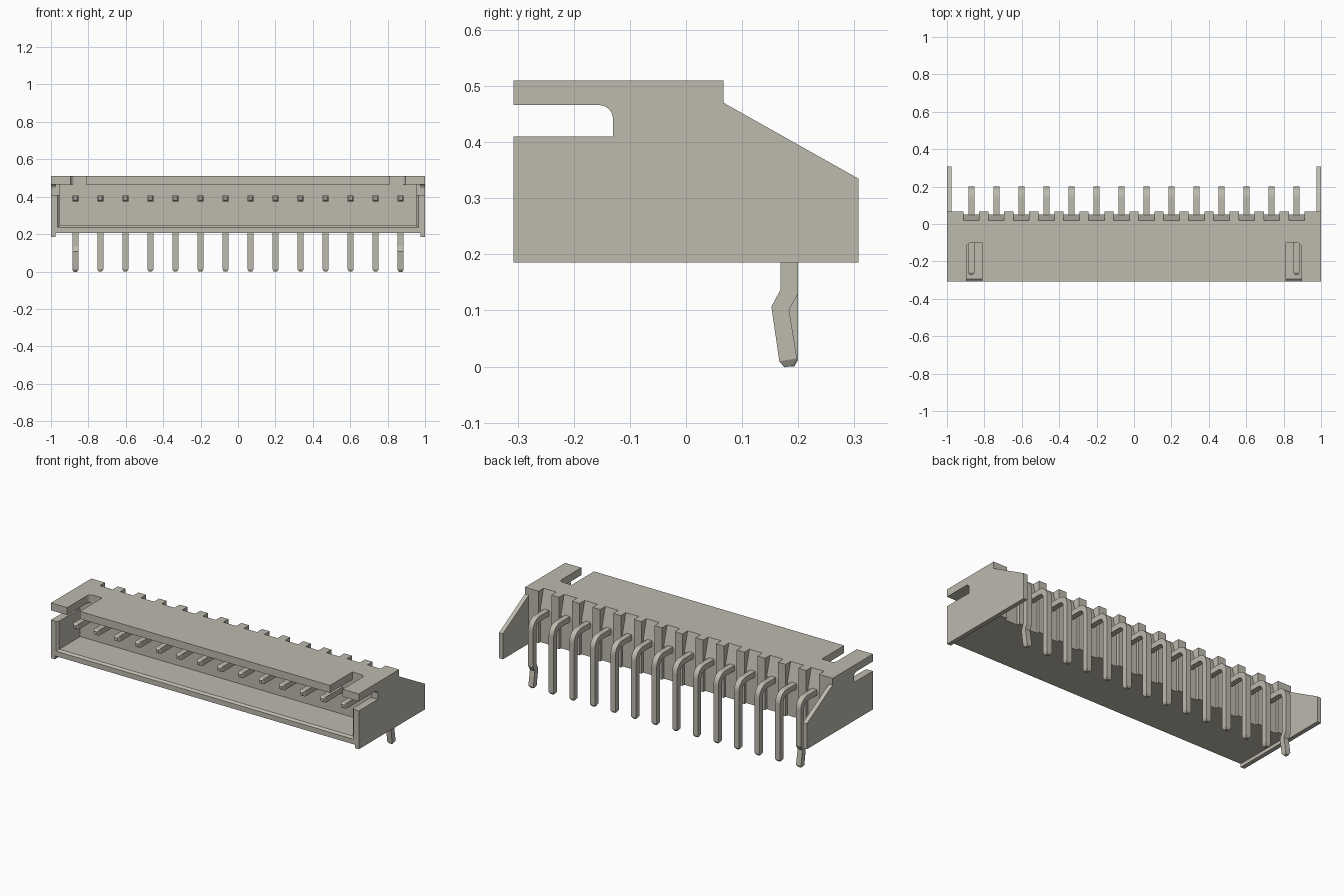
import bpy, bmesh, math
from mathutils import Vector

cube = bpy.data.objects.get("Cube")
if cube:
    bpy.data.objects.remove(cube, do_unlink=True)

mat = bpy.data.materials.new("warm grey")
mat.use_nodes = True
colour = (0.51, 0.49, 0.42, 1)
mat.diffuse_color = colour
mat.node_tree.nodes["Principled BSDF"].inputs["Base Color"].default_value = colour

FRONT, BACK, TOP, BASE = -0.307, 0.067, 0.51, 0.205
PINS, PITCH, NOTCH = 14, 0.1338, 0.084
LAST = PITCH * (PINS - 1) / 2


def finish(name, bm):
    bmesh.ops.recalc_face_normals(bm, faces=bm.faces)
    mesh = bpy.data.meshes.new(name)
    bm.to_mesh(mesh)
    bm.free()
    mesh.materials.append(mat)
    ob = bpy.data.objects.new(name, mesh)
    bpy.context.scene.collection.objects.link(ob)
    return ob


def prism(name, points, lo, hi, axis):
    """Extrude a flat outline along x (outline in y, z) or z (outline in x, y)."""
    bm = bmesh.new()
    place = (lambda p: (lo, *p)) if axis == "x" else (lambda p: (*p, lo))
    face = bm.faces.new([bm.verts.new(place(p)) for p in points])
    geom = bmesh.ops.extrude_face_region(bm, geom=[face])["geom"]
    step = Vector((hi - lo, 0, 0) if axis == "x" else (0, 0, hi - lo))
    bmesh.ops.translate(bm, vec=step, verts=[v for v in geom if isinstance(v, bmesh.types.BMVert)])
    return finish(name, bm)


def rect(a0, b0, a1, b1):
    return [(a0, b0), (a1, b0), (a1, b1), (a0, b1)]


def arc(cx, cy, r, start, end, n=6):
    return [(cx + r * math.cos(math.radians(start + (end - start) * i / n)),
             cy + r * math.sin(math.radians(start + (end - start) * i / n))) for i in range(n + 1)]


# Housing: rear wall with sloped pin recesses, and chamfered floor
prism("rear_wall", [(-0.1, BASE), (0.05, BASE), (0.05, 0.4), (0.02, TOP), (-0.1, TOP)], -0.98, 0.98, "x")
prism("floor", [(FRONT, BASE), (-0.09, BASE), (-0.09, 0.245), (-0.295, 0.245), (FRONT, 0.235)],
      -0.98, 0.98, "x")

# Roof with two latch slots open to the front
half = [(0.813, FRONT), (0.813, -0.1)] + arc(0.87, -0.125, 0.025, 90, 0) + [(0.895, FRONT), (1, FRONT), (1, 0)]
prism("roof", half + [(-x, y) for x, y in reversed(half)], 0.466, TOP, "z")

# Side walls with rear wings and a slot, plus the inner lining of the cavity
slot = [(FRONT, 0.41), (-0.13, 0.41)] + arc(-0.155, 0.441, 0.025, 0, 90) + [(FRONT, 0.466)]
wall = slot + [(FRONT, TOP), (BACK, TOP), (BACK, 0.47), (0.307, 0.335), (0.307, 0.185), (FRONT, 0.185)]
for side, s in (("left", 1), ("right", -1)):
    prism(side + "_wall", wall, s * 0.975, s, "x")
    lining = [(0.976, FRONT), (0.966, FRONT), (0.955, -0.295), (0.955, -0.09), (0.976, -0.09)]
    prism(side + "_lining", [(s * x, y) for x, y in lining], BASE, 0.41, "z")
    prism(side + "_lining_post", rect(-0.13, 0.4, -0.09, 0.48), s * 0.955, s * 0.976, "x")
    prism(side + "_end_rib", rect(-0.02, BASE, BACK, TOP), s * (LAST + NOTCH / 2), s * 0.98, "x")

# Ribs between the pins
for i in range(PINS - 1):
    x = -LAST + (i + 0.5) * PITCH
    w = (PITCH - NOTCH) / 2
    prism(f"rib_{i + 1}", rect(-0.02, BASE, BACK, TOP), x - w, x + w, "x")


def pin(name, x, kinked):
    """Sweep a square section along the bent pin, with tapered tips."""
    r = 0.016
    path = [(-0.272, 0.39), (-0.26, 0.39)] + arc(0.138, 0.344, 0.046, 90, 0)
    if kinked:
        path += [(0.184, 0.133), (0.168, 0.104), (0.182, 0.012), (0.184, 0)]
    else:
        path += [(0.184, 0.012), (0.184, 0)]
    pts = [Vector(p) for p in path]
    bm = bmesh.new()
    rings = []
    for i, p in enumerate(pts):
        a = (p - pts[max(i - 1, 0)]).normalized()
        b = (pts[min(i + 1, len(pts) - 1)] - p).normalized()
        t = (a + b).normalized()
        n = Vector((-t.y, t.x))
        k = r * (0.55 if i in (0, len(pts) - 1) else 1)
        rings.append([bm.verts.new((x + u * k, p.x + v * k * n.x, p.y + v * k * n.y))
                      for u, v in ((-1, -1), (1, -1), (1, 1), (-1, 1))])
    for lo, hi in zip(rings, rings[1:]):
        for j in range(4):
            bm.faces.new((lo[j], lo[j - 1], hi[j - 1], hi[j]))
    bm.faces.new(rings[0])
    bm.faces.new(rings[-1])
    finish(name, bm)


# Row of right-angle pins, the outer two kinked for retention
for i in range(PINS):
    pin(f"pin_{i + 1}", -LAST + i * PITCH, i in (0, PINS - 1))
